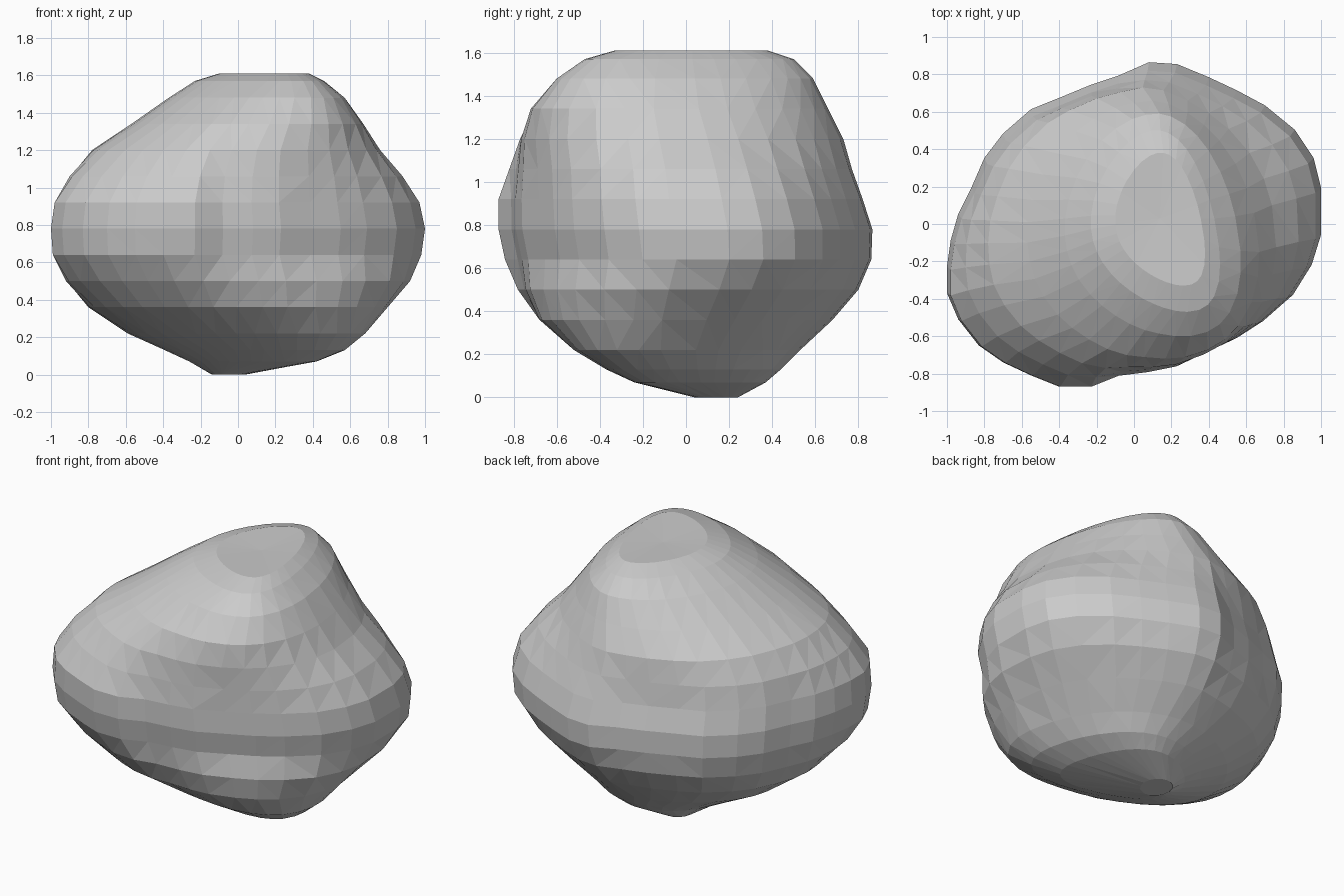
import bpy, bmesh, math

if "Cube" in bpy.data.objects:
    bpy.data.objects.remove(bpy.data.objects["Cube"])

# plan outline of the boulder at its widest level
PLAN = [(1, .2), (.96, .36), (.86, .51), (.7, .64), (.55, .72), (.4, .79), (.23, .86), (.08, .87),
        (-.08, .8), (-.23, .75), (-.4, .68), (-.55, .62), (-.7, .49), (-.8, .36), (-.87, .2),
        (-.94, .06), (-.98, -.08), (-1, -.22), (-1, -.36), (-.94, -.5), (-.83, -.64), (-.7, -.73),
        (-.55, -.8), (-.4, -.86), (-.23, -.86), (-.08, -.8), (.08, -.78), (.23, -.75), (.4, -.67),
        (.55, -.6), (.69, -.51), (.85, -.37), (.95, -.21), (1, -.05)]

# levels: z, x min, x max, y min, y max, share of the plan outline, front right bulge
LEVELS = [(0, -.14, .04, .04, .24, 0, 0), (.07, -.26, .42, -.24, .37, 0, -.6),
          (.13, -.39, .57, -.37, .44, 0, -.5), (.22, -.59, .68, -.52, .53, .1, -.4),
          (.36, -.80, .80, -.68, .68, .4, -.2), (.50, -.92, .92, -.78, .80, .7, -.1),
          (.64, -.99, .98, -.84, .86, 1, 0), (.78, -1, 1, -.87, .865, 1, 0),
          (.92, -.98, .97, -.87, .82, 1, 0), (1.06, -.90, .88, -.82, .77, .7, -.05),
          (1.20, -.78, .76, -.77, .73, .4, -.15), (1.34, -.57, .67, -.72, .66, .2, -.25),
          (1.48, -.37, .57, -.60, .59, .1, -.4), (1.57, -.23, .46, -.47, .50, 0, -.55),
          (1.61, -.10, .38, -.33, .38, 0, -.6)]


def fit(values, lo, hi):
    a, b = min(values), max(values)
    return [lo + (v - a) / (b - a) * (hi - lo) for v in values]


def ring(bm, z, x0, x1, y0, y1, share, bulge):
    pts = []
    for x, y in PLAN:
        y /= .87
        a = math.atan2(y, x)
        # ellipse sheared mostly at the front right, blended towards the plan outline
        s = bulge * (.4 + .6 * math.cos(a + math.pi / 4)) / 2
        ex, ey = math.cos(a - s), math.sin(a + s)
        pts.append((ex + (x - math.cos(a)) * share, ey + (y - math.sin(a)) * share))
    xs = fit([p[0] for p in pts], x0, x1)
    ys = fit([p[1] for p in pts], y0, y1)
    return [bm.verts.new((x, y, z)) for x, y in zip(xs, ys)]


# boulder: stacked rings bridged into a closed faceted skin
bm = bmesh.new()
rings = [ring(bm, *level) for level in LEVELS]
n = len(PLAN)
for low, high in zip(rings, rings[1:]):
    for i in range(n):
        j = (i + 1) % n
        bm.faces.new((low[i], low[j], high[j], high[i]))
bm.faces.new(rings[0][::-1])

# slightly dished top
centre = bm.verts.new((.14, .03, 1.6))
for i in range(n):
    bm.faces.new((rings[-1][i], rings[-1][(i + 1) % n], centre))
bmesh.ops.remove_doubles(bm, verts=bm.verts[:], dist=.03)
bmesh.ops.triangulate(bm, faces=bm.faces[:])
bmesh.ops.recalc_face_normals(bm, faces=bm.faces[:])

mesh = bpy.data.meshes.new("boulder")
bm.to_mesh(mesh)
bm.free()
bpy.context.collection.objects.link(bpy.data.objects.new("boulder", mesh))
